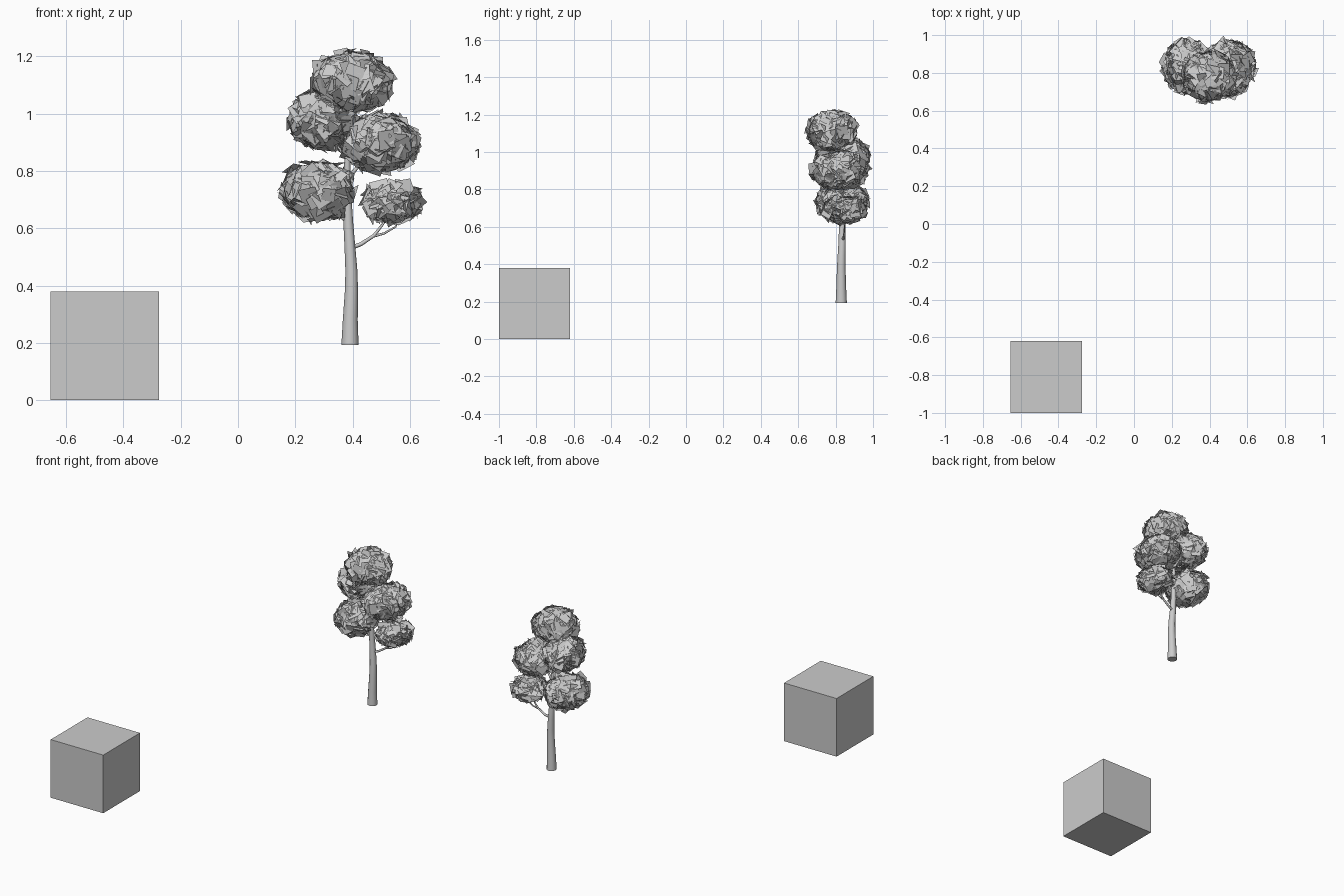
import bpy, bmesh, random
from math import pi, radians, sqrt, cos, sin
from mathutils import Vector, Matrix

if "Cube" in bpy.data.objects:
    bpy.data.objects.remove(bpy.data.objects["Cube"])

random.seed(4)


def limb(name, points, sides_res=3):
    """Tapered tube through (x, y, z, radius) points."""
    cu = bpy.data.curves.new(name, 'CURVE')
    cu.dimensions = '3D'
    cu.bevel_depth = 1.0
    cu.bevel_resolution = sides_res
    cu.use_fill_caps = True
    sp = cu.splines.new('POLY')
    sp.points.add(len(points) - 1)
    for p, (x, y, z, r) in zip(sp.points, points):
        p.co = (x, y, z, 1)
        p.radius = r
    ob = bpy.data.objects.new(name, cu)
    bpy.context.collection.objects.link(ob)


def foliage(name, centre, radii, count=210):
    """Ball of square leaf cards lying roughly tangent to an ellipsoid."""
    bm = bmesh.new()
    c, r = Vector(centre), Vector(radii)
    for i in range(count):
        # even spread over the sphere
        h = 1 - 2 * (i + 0.5) / count
        a = i * pi * (3 - sqrt(5))
        k = sqrt(1 - h * h)
        d = Vector((k * cos(a), k * sin(a), h))
        n = Vector((d.x / r.x, d.y / r.y, d.z / r.z)).normalized()
        pos = c + d * r * random.uniform(0.8, 0.93)
        tilt = Vector([random.gauss(0, 0.28) for _ in range(3)])
        rot = (n + tilt).to_track_quat('Z', 'Y').to_matrix().to_4x4()
        spin = Matrix.Rotation(random.uniform(0, 2 * pi), 4, 'Z')
        s = random.uniform(0.022, 0.034)
        m = Matrix.Translation(pos) @ rot @ spin
        bm.faces.new([bm.verts.new(m @ Vector((x * s, y * s, 0)))
                      for x, y in ((-1, -1), (1, -1), (1, 1), (-1, 1))])
    me = bpy.data.meshes.new(name)
    bm.to_mesh(me)
    bm.free()
    bpy.context.collection.objects.link(bpy.data.objects.new(name, me))


# plain cube
bpy.ops.mesh.primitive_cube_add(size=0.38, location=(-0.465, -0.81, 0.19))
bpy.context.object.name = "cube"

# trunk
limb("trunk", [(0.391, 0.83, 0.193, 0.030), (0.392, 0.83, 0.28, 0.026),
               (0.396, 0.83, 0.38, 0.023), (0.396, 0.832, 0.45, 0.021),
               (0.391, 0.835, 0.53, 0.019), (0.385, 0.835, 0.62, 0.017),
               (0.381, 0.833, 0.74, 0.013), (0.382, 0.83, 0.86, 0.010),
               (0.388, 0.81, 0.98, 0.008), (0.40, 0.79, 1.12, 0.004)], 4)

# branches reaching into each leaf cluster
limb("lower_right_branch", [(0.39, 0.835, 0.53, 0.008), (0.43, 0.845, 0.545, 0.007),
                            (0.475, 0.848, 0.575, 0.006), (0.51, 0.85, 0.62, 0.004),
                            (0.53, 0.85, 0.69, 0.003)], 2)
limb("lower_right_twig", [(0.465, 0.848, 0.57, 0.005), (0.51, 0.85, 0.582, 0.004),
                          (0.55, 0.85, 0.605, 0.003), (0.575, 0.85, 0.66, 0.002)], 2)
limb("lower_left_branch", [(0.385, 0.835, 0.62, 0.008), (0.34, 0.835, 0.66, 0.006),
                           (0.28, 0.835, 0.73, 0.003)], 2)
limb("upper_right_branch", [(0.381, 0.833, 0.77, 0.008), (0.43, 0.825, 0.83, 0.006),
                            (0.50, 0.82, 0.90, 0.003)], 2)
limb("upper_left_branch", [(0.382, 0.83, 0.84, 0.007), (0.34, 0.83, 0.90, 0.005),
                           (0.29, 0.83, 0.97, 0.003)], 2)

# leaf clusters
foliage("leaves_lower_left", (0.278, 0.835, 0.732), (0.133, 0.150, 0.110), 230)
foliage("leaves_lower_right", (0.539, 0.845, 0.690), (0.106, 0.122, 0.074), 150)
foliage("leaves_upper_left", (0.295, 0.84, 0.978), (0.124, 0.152, 0.108), 230)
foliage("leaves_upper_right", (0.495, 0.82, 0.898), (0.143, 0.162, 0.108), 250)
foliage("leaves_top", (0.398, 0.782, 1.113), (0.148, 0.144, 0.111), 240)
